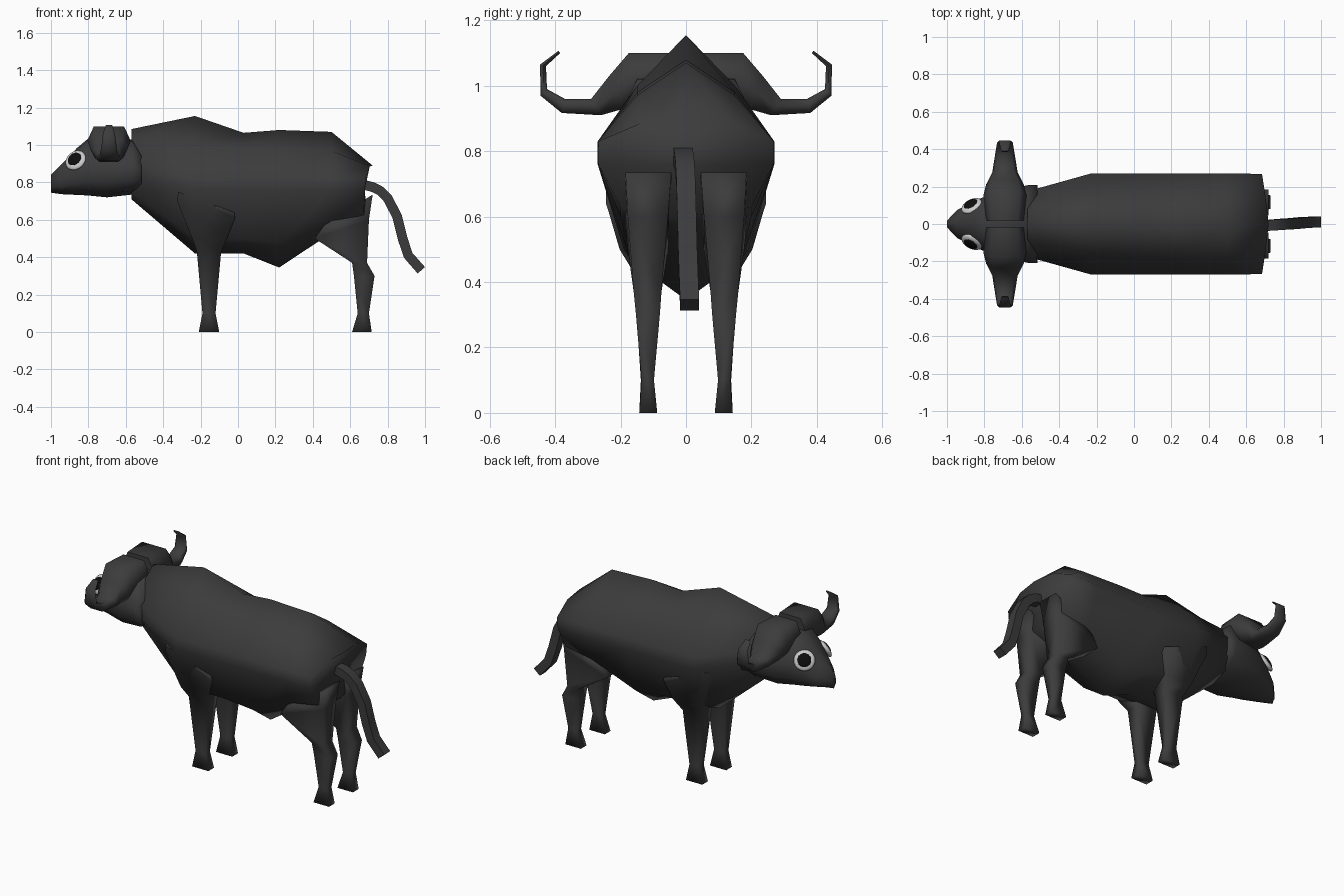
import bpy, bmesh, math
from mathutils import Vector

if "Cube" in bpy.data.objects:
    bpy.data.objects.remove(bpy.data.objects["Cube"])


def material(name, v):
    m = bpy.data.materials.new(name)
    m.diffuse_color = (v, v, v, 1)
    m.use_nodes = True
    m.node_tree.nodes["Principled BSDF"].inputs["Base Color"].default_value = m.diffuse_color
    return m


HIDE = material("dark_hide", 0.045)
WHITE = material("eye_white", 0.6)
BLACK = material("pupil_black", 0.004)


def finish(ob, mat, mirror=False, angle=80):
    ob.data.materials.append(mat)
    bpy.ops.object.select_all(action='DESELECT')
    ob.select_set(True)
    bpy.context.view_layer.objects.active = ob
    bpy.ops.object.shade_smooth_by_angle(angle=math.radians(angle))
    if mirror:
        mod = ob.modifiers.new("mirror", 'MIRROR')
        mod.use_axis = (False, True, False)
        mod.use_mirror_merge = False
    return ob


def loft(name, rings, mirror=False, mat=HIDE, angle=80):
    """Skin a list of equal-length point rings and cap both ends."""
    bm = bmesh.new()
    vs = [[bm.verts.new(p) for p in r] for r in rings]
    n = len(vs[0])
    for a, b in zip(vs, vs[1:]):
        for i in range(n):
            j = (i + 1) % n
            bm.faces.new((a[i], a[j], b[j], b[i]))
    bm.faces.new(vs[0])
    bm.faces.new(vs[-1])
    bmesh.ops.recalc_face_normals(bm, faces=bm.faces)
    me = bpy.data.meshes.new(name)
    bm.to_mesh(me)
    bm.free()
    ob = bpy.data.objects.new(name, me)
    bpy.context.collection.objects.link(ob)
    return finish(ob, mat, mirror, angle)


def section(x, half, lean=0.0, z0=0.0, bulge=0.0):
    """Full ring at x from a half profile of (y, z) running top to bottom."""
    full = half + [(-y, z) for y, z in half[-2:0:-1]]
    return [(x + lean * (z - z0) - bulge * abs(y), y, z) for y, z in full]


# body: ridge-backed barrel
side = [(0.27, 0.83), (0.27, 0.76)]
body = [
    section(-0.57, [(0, 1.085), (0.09, 1.02), (0.175, 0.92), (0.175, 0.84), (0.11, 0.75), (0, 0.71)]),
    section(-0.23, [(0, 1.155), (0.15, 1.0)] + side + [(0.19, 0.5), (0, 0.42)]),
    section(0.03, [(0, 1.065), (0.15, 0.98)] + side + [(0.19, 0.5), (0, 0.42)]),
    section(0.22, [(0, 1.08), (0.15, 0.98)] + side + [(0.17, 0.47), (0, 0.345)]),
    section(0.50, [(0, 1.07), (0.15, 0.97)] + side + [(0.20, 0.6), (0, 0.53)]),
    section(0.72, [(0, 0.89), (0.14, 0.885), (0.268, 0.83), (0.268, 0.76), (0.20, 0.63), (0, 0.60)],
            0.1, 0.89, 0.11),
]
loft("body", body, angle=95)

# head: (x, top z, bottom z, half width, width factor of the top)
head = []
for x, zt, zb, w, f in [(-1.0, 0.84, 0.745, 0.018, 0.5), (-0.945, 0.895, 0.737, 0.075, 0.55),
                        (-0.86, 0.985, 0.733, 0.122, 0.55), (-0.80, 1.035, 0.73, 0.145, 0.55),
                        (-0.70, 1.035, 0.72, 0.18, 0.6),
                        (-0.565, 1.03, 0.735, 0.208, 0.72), (-0.515, 0.95, 0.76, 0.208, 0.8)]:
    h = zt - zb
    head.append(section(x, [(0, zt), (f * w, zt - 0.01), (w, zb + 0.55 * h),
                            (0.97 * w, zb + 0.25 * h), (0.65 * w, zb + 0.02), (0, zb)]))
loft("head", head)

# horns: upper edge (y, z), lower edge (y, z), half width in x
horn = []
for (ty, tz), (by, bz), w in [((0.02, 1.10), (0.02, 0.96), 0.10), ((0.175, 1.10), (0.13, 0.95), 0.115),
                              ((0.235, 1.03), (0.19, 0.93), 0.10), ((0.29, 0.96), (0.26, 0.91), 0.068),
                              ((0.37, 0.96), (0.38, 0.917), 0.052), ((0.425, 0.99), (0.445, 0.97), 0.042),
                              ((0.428, 1.06), (0.446, 1.065), 0.032), ((0.385, 1.10), (0.39, 1.107), 0.018)]:
    horn.append([(-0.69 + s * w, ty + (by - ty) * t, tz + (bz - tz) * t) for s, t in
                 [(-0.7, 0), (0.7, 0), (1, 0.5), (0.75, 1), (-0.75, 1), (-1, 0.5)]])
loft("horns", horn, True)


# legs: square rings from (front x, z), (back x, z), inner y, outer y
def leg(name, rings):
    loft(name, [[(x0, y0, z0), (x0, y1, z0), (x1, y1, z1), (x1, y0, z1)]
                for x0, z0, x1, z1, y0, y1 in rings], True, angle=100)


leg("front_legs", [(-0.32, 0.75, -0.02, 0.64, 0.08, 0.245), (-0.325, 0.70, -0.015, 0.61, 0.08, 0.235),
                   (-0.245, 0.50, -0.06, 0.50, 0.07, 0.203), (-0.22, 0.43, -0.09, 0.43, 0.07, 0.16),
                   (-0.19, 0.10, -0.12, 0.10, 0.10, 0.138), (-0.21, 0, -0.10, 0, 0.088, 0.143)])
leg("rear_legs", [(0.46, 0.57, 0.72, 0.735, 0.045, 0.185), (0.41, 0.50, 0.70, 0.60, 0.055, 0.178),
                  (0.61, 0.37, 0.69, 0.37, 0.075, 0.16), (0.62, 0.30, 0.73, 0.30, 0.08, 0.153),
                  (0.64, 0.10, 0.70, 0.10, 0.098, 0.136), (0.61, 0, 0.715, 0, 0.088, 0.143)])

# tail: square strip swept along a drooping path
path = [(0.68, 0.785), (0.72, 0.775), (0.76, 0.755), (0.80, 0.715), (0.85, 0.62),
        (0.88, 0.50), (0.91, 0.41), (0.98, 0.33)]
tail = []
for i, (x, z) in enumerate(path):
    a, b = path[max(i - 1, 0)], path[min(i + 1, len(path) - 1)]
    d = Vector((b[0] - a[0], 0, b[1] - a[1])).normalized()
    n = Vector((-d.z, 0, d.x)) * 0.026
    c = Vector((x, -0.01 + 0.003 * i, z))
    w = Vector((0, 0.029, 0))
    tail.append([c + n + w, c + n - w, c - n - w, c - n + w])
loft("tail", tail)

# eyes: white dome with a dark pupil, facing out, forward and up
normal = Vector((-0.42, 0.74, 0.50)).normalized()
centre = Vector((-0.868, 0.097, 0.918))
for name, r, depth, off, mat in [("eye_whites", 0.06, 0.02, 0.0, WHITE),
                                 ("pupils", 0.04, 0.012, 0.013, BLACK)]:
    bpy.ops.mesh.primitive_uv_sphere_add(segments=20, ring_count=10)
    ob = bpy.context.object
    ob.name = name
    rot = normal.to_track_quat('Z', 'Y')
    for v in ob.data.vertices:
        v.co = rot @ Vector((v.co.x * r, v.co.y * r, v.co.z * depth)) + centre + normal * off
    finish(ob, mat, True)
